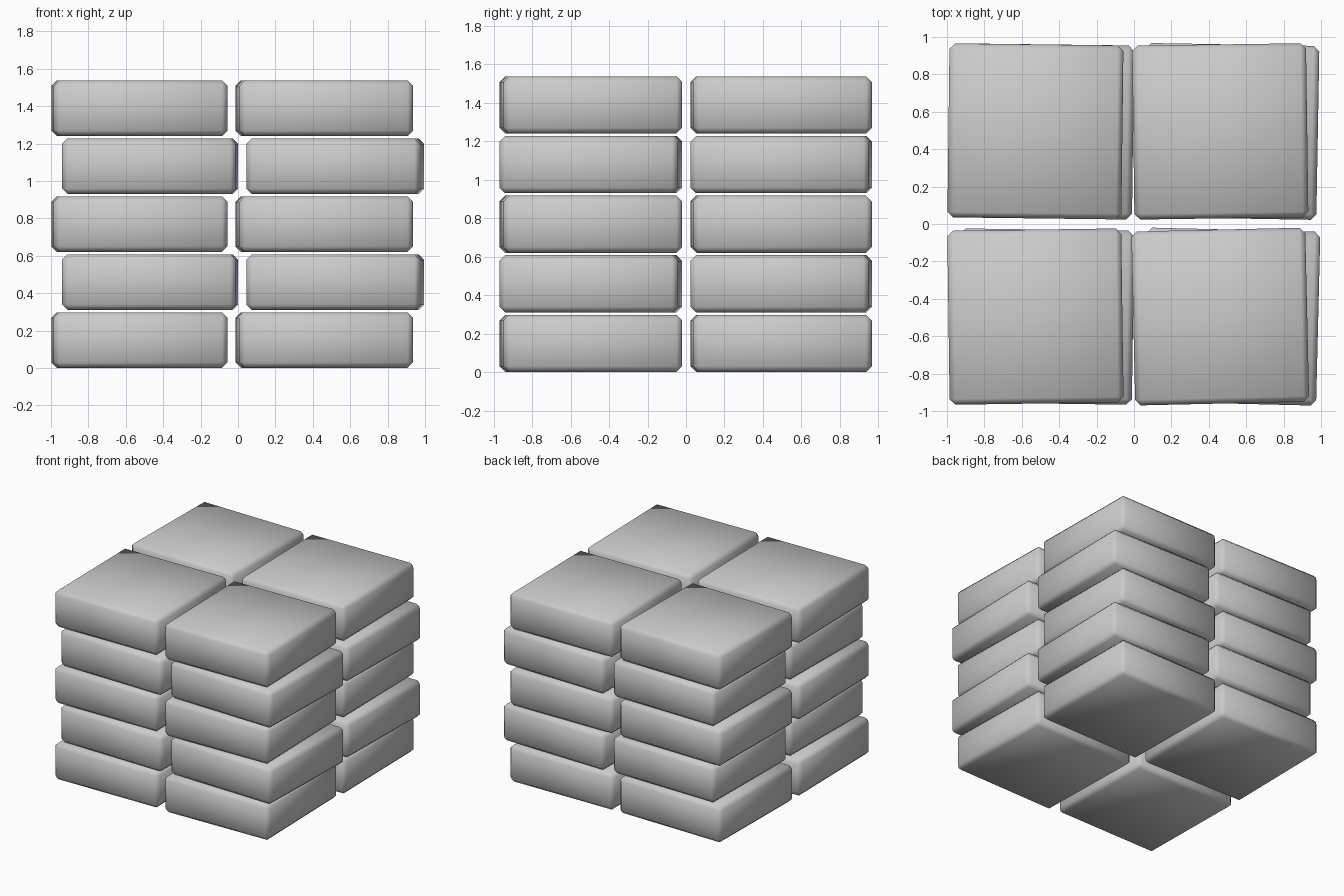
import bpy
from math import radians

if "Cube" in bpy.data.objects:
    bpy.data.objects.remove(bpy.data.objects["Cube"])

SIZE, HEIGHT, PITCH, BEVEL = 0.93, 0.298, 0.31, 0.03


def block(name, x, y, z, turn):
    bpy.ops.mesh.primitive_cube_add(size=1, location=(x, y, z))
    ob = bpy.context.object
    ob.name = name
    ob.scale = (SIZE, SIZE, HEIGHT)
    bpy.ops.object.transform_apply(location=False, rotation=False, scale=True)
    ob.rotation_euler.z = radians(turn)
    # chamfered edges with soft shading
    mod = ob.modifiers.new("chamfer", 'BEVEL')
    mod.width = BEVEL
    mod.segments = 1
    mod.limit_method = 'NONE'
    bpy.ops.object.shade_smooth()


# alternating layers: (column x, row y, slight turn in degrees)
even = [(-0.527, -0.495, 0.8), (-0.527, 0.495, -0.7),
        (0.461, -0.495, 1.3), (0.461, 0.495, 0.8)]
odd = [(-0.47, -0.495, -0.8), (-0.47, 0.495, -0.7),
       (0.52, -0.495, -1.4), (0.518, 0.495, -1.0)]

# five stacked layers of four blocks
for layer in range(5):
    for i, (x, y, turn) in enumerate(odd if layer % 2 else even):
        block(f"block_{layer + 1}_{i + 1}", x, y,
              HEIGHT / 2 + layer * PITCH, turn)
